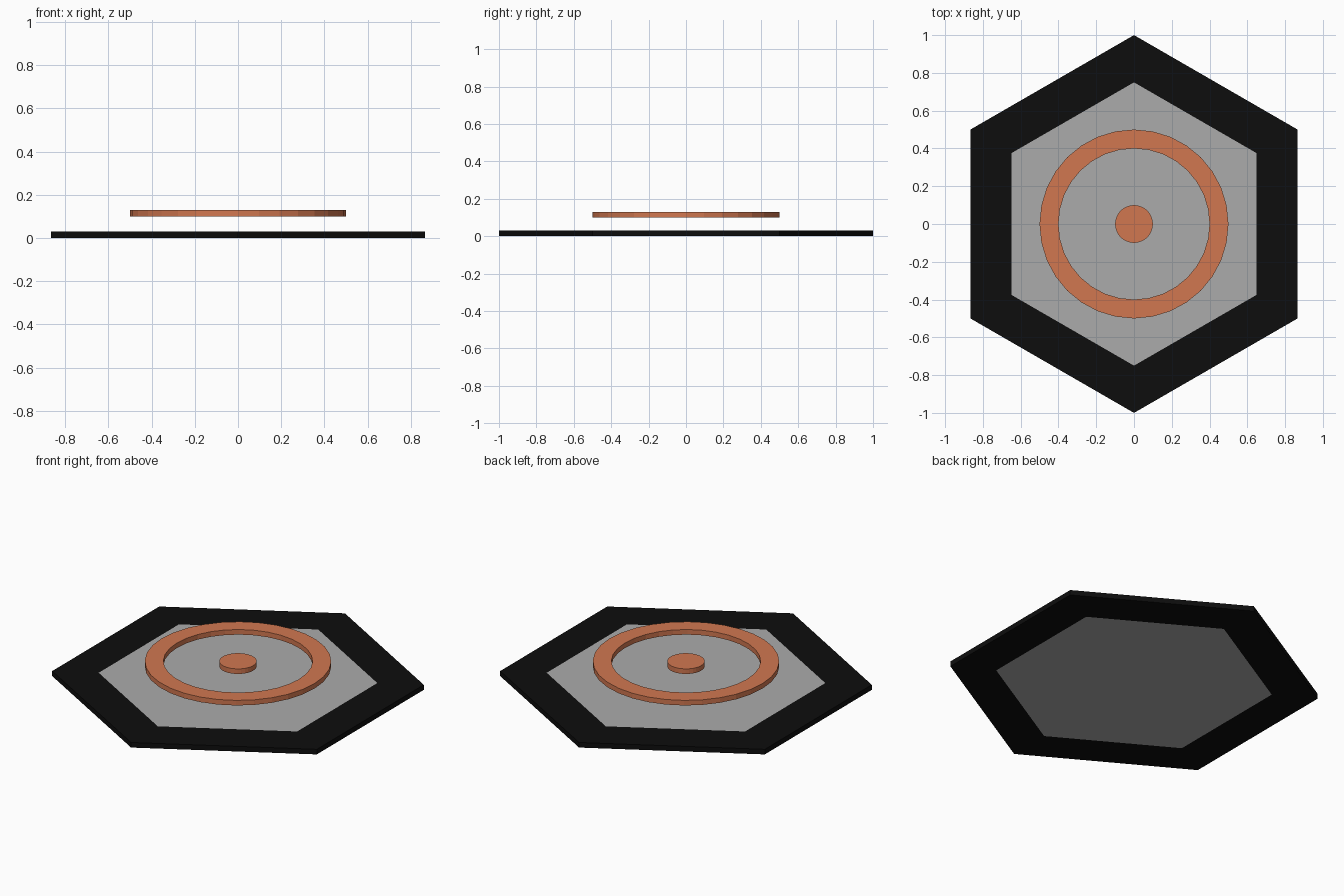
import bpy
import bmesh
import math

cube = bpy.data.objects.get("Cube")
if cube:
    bpy.data.objects.remove(cube, do_unlink=True)

THICK = 0.03      # thickness of every part
RAISED = 0.10     # underside height of the floating parts
SIDES = 32        # facets of the round parts


def make_material(name, rgb):
    mat = bpy.data.materials.new(name)
    mat.use_nodes = True
    colour = (*rgb, 1.0)
    mat.diffuse_color = colour
    bsdf = next(n for n in mat.node_tree.nodes if n.type == 'BSDF_PRINCIPLED')
    bsdf.inputs["Base Color"].default_value = colour
    return mat


def add_object(name, bm, materials):
    bmesh.ops.recalc_face_normals(bm, faces=bm.faces)
    mesh = bpy.data.meshes.new(name)
    bm.to_mesh(mesh)
    bm.free()
    for mat in materials:
        mesh.materials.append(mat)
    obj = bpy.data.objects.new(name, mesh)
    bpy.context.collection.objects.link(obj)
    return obj


def loop(bm, radius, z, sides, start=0.0):
    angles = [start + math.tau * i / sides for i in range(sides)]
    return [bm.verts.new((radius * math.cos(a), radius * math.sin(a), z)) for a in angles]


def bridge(bm, a, b):
    n = len(a)
    return [bm.faces.new((a[i], a[(i + 1) % n], b[(i + 1) % n], b[i])) for i in range(n)]


black = make_material("black", (0.004, 0.004, 0.004))
grey = make_material("grey", (0.41, 0.41, 0.41))
copper = make_material("copper", (0.64, 0.187, 0.081))

# Hexagonal base: black border with a flush grey panel on both faces
bm = bmesh.new()
loops = [loop(bm, r, z, 6, math.pi / 2)
         for r, z in ((0.75, 0), (1, 0), (1, THICK), (0.75, THICK))]
for lower, upper in zip(loops, loops[1:]):
    bridge(bm, lower, upper)
for panel in (loops[0], loops[-1]):
    bm.faces.new(panel).material_index = 1
add_object("hexagon_base", bm, [black, grey])

# Floating flat ring
bm = bmesh.new()
top = RAISED + THICK
loops = [loop(bm, r, z, SIDES)
         for r, z in ((0.4, RAISED), (0.5, RAISED), (0.5, top), (0.4, top))]
for i in range(4):
    bridge(bm, loops[i], loops[(i + 1) % 4])
add_object("outer_ring", bm, [copper])

# Floating centre disc
bm = bmesh.new()
bottom, upper = loop(bm, 0.1, RAISED, SIDES), loop(bm, 0.1, top, SIDES)
bridge(bm, bottom, upper)
bm.faces.new(bottom)
bm.faces.new(upper)
add_object("centre_disc", bm, [copper])
